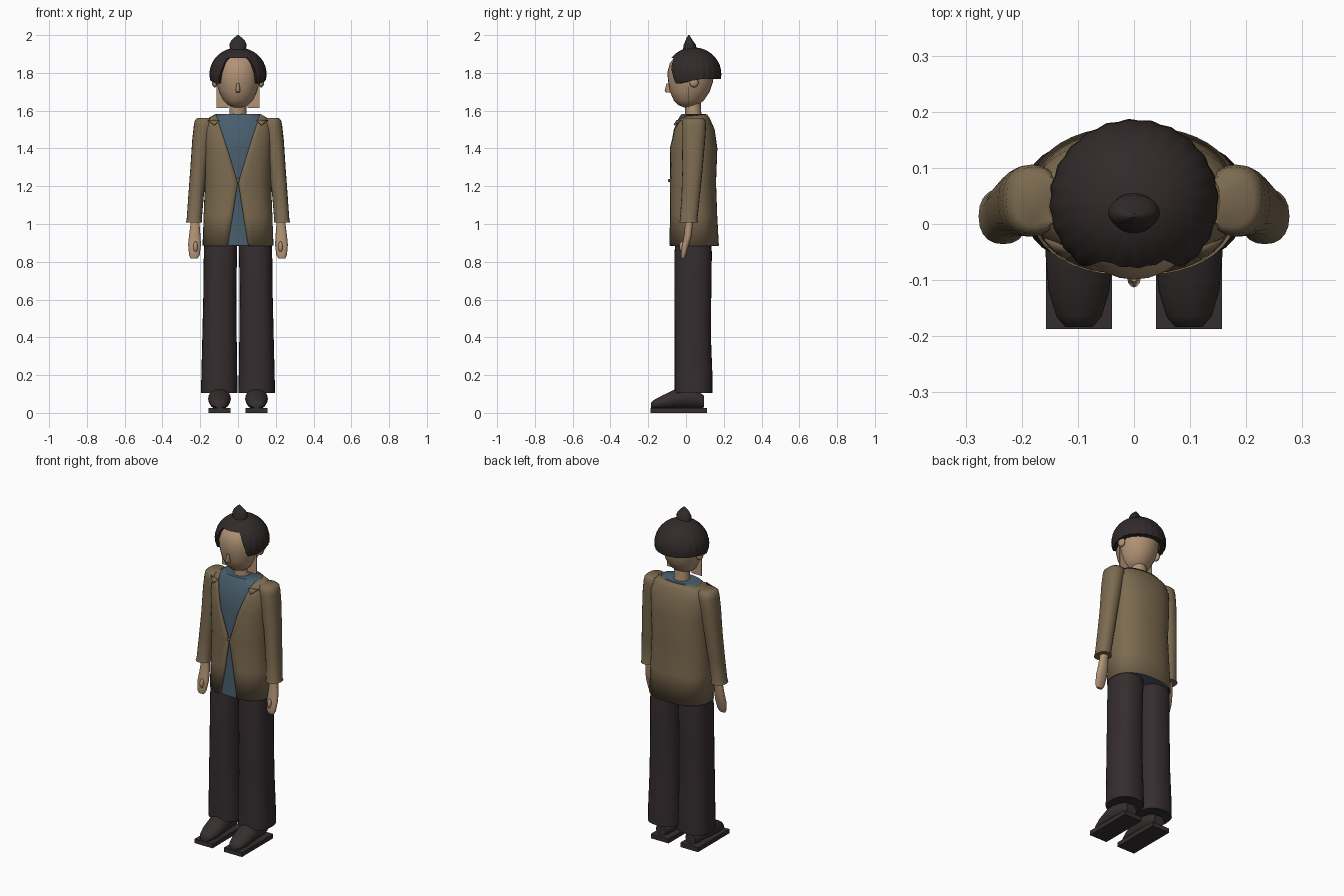
import bpy, bmesh
from math import sin, cos, pi, asin, copysign

cube = bpy.data.objects.get("Cube")
if cube:
    bpy.data.objects.remove(cube, do_unlink=True)


def material(name, rgb):
    m = bpy.data.materials.new(name)
    m.use_nodes = True
    m.diffuse_color = (*rgb, 1)
    m.node_tree.nodes["Principled BSDF"].inputs["Base Color"].default_value = (*rgb, 1)
    return m


SKIN = material("skin", (0.44, 0.29, 0.18))
HAIR = material("dark hair", (0.032, 0.023, 0.023))
JACKET = material("tan jacket", (0.20, 0.145, 0.08))
SHIRT = material("blue shirt", (0.065, 0.11, 0.15))
TROUSERS = material("dark trousers", (0.036, 0.026, 0.028))
SHOES = material("dark shoes", (0.036, 0.028, 0.028))


def finish(name, bm, mat, angle=50):
    bmesh.ops.recalc_face_normals(bm, faces=bm.faces)
    mesh = bpy.data.meshes.new(name)
    bm.to_mesh(mesh)
    bm.free()
    mesh.materials.append(mat)
    ob = bpy.data.objects.new(name, mesh)
    bpy.context.collection.objects.link(ob)
    bpy.ops.object.select_all(action="DESELECT")
    ob.select_set(True)
    bpy.context.view_layer.objects.active = ob
    bpy.ops.object.shade_smooth_by_angle(angle=angle * pi / 180)
    return ob


def oval(f, rx, ry, n):
    """Point on a rounded oval; f = 0 faces the front."""
    def power(v):
        return copysign(abs(v) ** (2 / n), v)
    return rx * power(sin(f)), -ry * power(cos(f))


def skin_rows(bm, rows, closed):
    for a, b in zip(rows, rows[1:]):
        count = len(a)
        for i in range(count if closed else count - 1):
            j = (i + 1) % count
            bm.faces.new((a[i], a[j], b[j], b[i]))


def loft(name, mat, rings, n=2, seg=28, along="z", mirror=1):
    """Rings are (position, centre a, centre b, radius a, radius b)."""
    bm = bmesh.new()
    rows = []
    for pos, ca, cb, ra, rb in rings:
        row = []
        for i in range(seg):
            a, b = oval(2 * pi * i / seg, ra, rb, n)
            x, v = mirror * (ca + a), cb + b
            row.append(bm.verts.new((x, v, pos) if along == "z" else (x, pos, v)))
        rows.append(row)
    skin_rows(bm, rows, True)
    bm.faces.new(rows[0])
    bm.faces.new(rows[-1])
    return finish(name, bm, mat)


def box(name, mat, lo, hi):
    bm = bmesh.new()
    bmesh.ops.create_cube(bm, size=1)
    for v in bm.verts:
        v.co = [(l + h) / 2 + c * (h - l) for l, h, c in zip(lo, hi, v.co)]
    return finish(name, bm, mat, 30)


def ball(name, mat, centre, radii):
    bm = bmesh.new()
    bmesh.ops.create_uvsphere(bm, u_segments=16, v_segments=10, radius=1)
    for v in bm.verts:
        v.co = [c + r * p for c, r, p in zip(centre, radii, v.co)]
    return finish(name, bm, mat)


# Torso: closed shirt inside an open-fronted jacket
TORSO = [(0.885, 0, 0.041, 0.188, 0.133), (1.05, 0, 0.04, 0.182, 0.125),
         (1.22, 0, 0.037, 0.175, 0.122), (1.4, 0, 0.038, 0.18, 0.128),
         (1.5, 0, 0.04, 0.183, 0.112), (1.555, 0, 0.04, 0.168, 0.088),
         (1.58, 0, 0.04, 0.125, 0.072)]
loft("shirt", SHIRT, [(z + 0.002, x, y, a - 0.008, b - 0.008) for z, x, y, a, b in TORSO], 2.3, 40)

bm = bmesh.new()
rows = []
for z, cx, cy, rx, ry in TORSO:
    gap = 0.055 * (1.22 - z) / 0.335 if z < 1.22 else 0.11 * (z - 1.22) / 0.34
    start = asin(min(1, max(gap, 0.002) / rx) ** 1.15)
    row = []
    for i in range(41):
        x, y = oval(start + (2 * pi - 2 * start) * i / 40, rx, ry, 2.3)
        row.append(bm.verts.new((x, cy + y, z)))
    rows.append(row)
skin_rows(bm, rows, False)
jacket = finish("jacket", bm, JACKET)
thick = jacket.modifiers.new("thickness", "SOLIDIFY")
thick.thickness = 0.006
ball("jacket_button", JACKET, (0, -0.089, 1.23), (0.009, 0.006, 0.009))

# Neck, head and nose
loft("neck", SKIN, [(1.55, 0, 0.04, 0.05, 0.045), (1.6, 0, 0.038, 0.044, 0.042),
                    (1.68, 0, 0.035, 0.044, 0.042)])
loft("head", SKIN, [(1.617, 0, 0.01, 0.02, 0.02), (1.628, 0, 0.012, 0.05, 0.05),
                    (1.655, 0, 0.015, 0.078, 0.08), (1.7, 0, 0.02, 0.1, 0.105),
                    (1.75, 0, 0.024, 0.114, 0.118), (1.8, 0, 0.025, 0.118, 0.124),
                    (1.85, 0, 0.026, 0.108, 0.112), (1.885, 0, 0.03, 0.085, 0.088),
                    (1.91, 0, 0.035, 0.05, 0.05)])
loft("nose", SKIN, [(1.695, 0, -0.088, 0.011, 0.014), (1.705, 0, -0.096, 0.012, 0.017),
                    (1.745, 0, -0.093, 0.007, 0.01)], seg=12)

# Hair cap, cut high over the forehead and low at the sides
bm = bmesh.new()
rows = [[] for _ in range(12)]
SEG = 96
for i in range(SEG):
    f = 2 * pi * i / SEG
    side = min(f, 2 * pi - f)
    drop = min(1, max(0, (side - 0.5) / 0.3))
    edge = 1.878 - 0.135 * drop + 0.025 * min(1, max(0, side - 0.9))
    low = asin((edge - 1.795) / 0.14)
    for k in range(12):
        t = min(k, 10) / 10
        lat = 1.5 + (low - 1.5) * t
        r = cos(lat) * (1 + 0.012 * t * sin(f * 24))
        if k == 11:
            r *= 0.8
        rows[k].append(bm.verts.new((0.15 * r * sin(f), 0.04 - 0.146 * r * cos(f),
                                     1.795 + 0.14 * sin(lat))))
skin_rows(bm, rows, True)
bm.faces.new(rows[0])
finish("hair_cap", bm, HAIR)
loft("hair_bun", HAIR, [(1.9, 0, 0.02, 0.05, 0.045), (1.925, 0, 0.02, 0.042, 0.036),
                        (1.95, 0, 0.02, 0.046, 0.032), (1.97, 0, 0.017, 0.036, 0.02),
                        (1.985, 0, 0.015, 0.022, 0.012), (2.0, 0, 0.015, 0.004, 0.003)])

# Paired parts
for s, label in ((1, "left"), (-1, "right")):
    ball(label + "_ear", SKIN, (s * 0.123, 0.042, 1.75), (0.016, 0.024, 0.027))
    xs = sorted((s * 0.05, s * 0.115))
    box(label + "_jaw_panel", SKIN, (xs[0], 0.012, 1.615), (xs[1], 0.017, 1.76))

    # Lapel tab beside the neckline
    bm = bmesh.new()
    tab = [(0.1, -0.05, 1.55), (0.16, -0.028, 1.55), (0.125, -0.066, 1.525)]
    bm.faces.new([bm.verts.new((s * x, y, z)) for x, y, z in tab])
    flap = finish(label + "_lapel", bm, JACKET)
    flap.modifiers.new("thickness", "SOLIDIFY").thickness = 0.005

    # Sleeve with a slightly flared cuff
    loft(label + "_sleeve", JACKET,
         [(1.008, 0.233, 0.014, 0.044, 0.05), (1.022, 0.232, 0.014, 0.04, 0.046),
          (1.15, 0.222, 0.025, 0.041, 0.049), (1.3, 0.208, 0.035, 0.044, 0.054),
          (1.45, 0.192, 0.04, 0.05, 0.062), (1.52, 0.182, 0.042, 0.052, 0.064),
          (1.55, 0.178, 0.042, 0.05, 0.06), (1.562, 0.172, 0.042, 0.042, 0.048)],
         2.3, 20, mirror=s)

    # Hand and thumb
    loft(label + "_hand", SKIN,
         [(0.818, 0.232, -0.016, 0.018, 0.008), (0.835, 0.231, -0.014, 0.028, 0.014),
          (0.89, 0.23, -0.002, 0.034, 0.018), (0.94, 0.229, 0.01, 0.03, 0.02),
          (1.02, 0.227, 0.018, 0.022, 0.022)], 2.3, 16, mirror=s)
    ball(label + "_thumb", SKIN, (s * 0.225, -0.022, 0.88), (0.012, 0.013, 0.028))

    # Wide trouser leg
    loft(label + "_trouser_leg", TROUSERS,
         [(0.105, 0.099, 0.04, 0.097, 0.1), (0.2, 0.099, 0.04, 0.095, 0.1),
          (0.4, 0.098, 0.036, 0.091, 0.096), (0.65, 0.096, 0.036, 0.087, 0.098),
          (0.85, 0.093, 0.038, 0.088, 0.099), (0.95, 0.088, 0.038, 0.086, 0.09)],
         2.4, mirror=s)

    # Shoe on a flat rectangular sole
    loft(label + "_shoe", SHOES,
         [(-0.184, 0.098, 0.04, 0.024, 0.016), (-0.165, 0.098, 0.046, 0.04, 0.026),
          (-0.12, 0.098, 0.057, 0.054, 0.038), (-0.05, 0.098, 0.075, 0.06, 0.054),
          (0.0, 0.098, 0.08, 0.057, 0.055), (0.06, 0.098, 0.07, 0.05, 0.046),
          (0.096, 0.098, 0.06, 0.034, 0.032)], along="y", mirror=s)
    xs = sorted((s * 0.039, s * 0.157))
    box(label + "_sole", SHOES, (xs[0], -0.187, 0), (xs[1], 0.11, 0.026))
